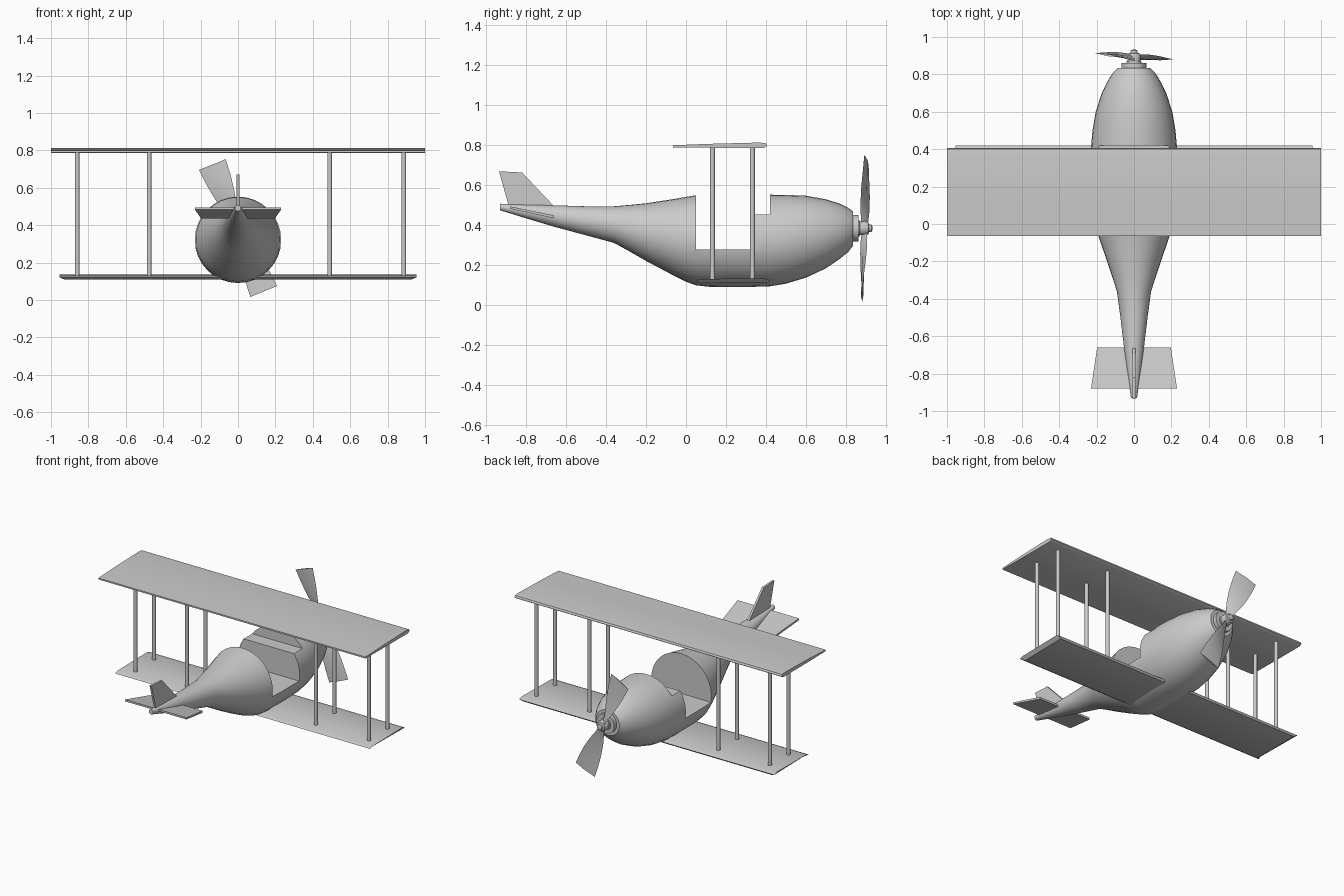
import bpy, bmesh, math
from mathutils import Vector, Matrix

if "Cube" in bpy.data.objects:
    bpy.data.objects.remove(bpy.data.objects["Cube"])


def make(name, verts, faces, angle=35):
    me = bpy.data.meshes.new(name)
    me.from_pydata([tuple(v) for v in verts], [], faces)
    bm = bmesh.new()
    bm.from_mesh(me)
    bmesh.ops.recalc_face_normals(bm, faces=bm.faces)
    bm.to_mesh(me)
    bm.free()
    ob = bpy.data.objects.new(name, me)
    bpy.context.collection.objects.link(ob)
    smooth(ob, angle)
    return ob


def smooth(ob, angle=35):
    bpy.ops.object.select_all(action='DESELECT')
    ob.select_set(True)
    bpy.context.view_layer.objects.active = ob
    bpy.ops.object.shade_smooth_by_angle(angle=math.radians(angle))


def loft(name, rings, angle=35):
    """Skin a row of equal-length point rings and cap both ends."""
    n = len(rings[0])
    verts = [p for r in rings for p in r]
    faces = [(i * n + j, i * n + (j + 1) % n, (i + 1) * n + (j + 1) % n, (i + 1) * n + j)
             for i in range(len(rings) - 1) for j in range(n)]
    faces += [tuple(range(n)), tuple(range(len(verts) - n, len(verts)))]
    return make(name, verts, faces, angle)


def circle(y, z, r, n=32):
    return [(r * math.cos(2 * math.pi * k / n), y, z + r * math.sin(2 * math.pi * k / n))
            for k in range(n)]


def prism(name, section, half, angle=35):
    """Extrude a (y, z) section across x; half is the half span."""
    return loft(name, [[(x, y, z) for y, z in section] for x in (-half, half)], angle)


# Fuselage: (y, bottom, top) stations with round sections
stations = [(-0.93, .475, .508), (-.8, .435, .503), (-.66, .393, .5), (-.5, .35, .495),
            (-.36, .312, .495), (-.28, .268, .502), (-.2, .222, .51), (-.07, .153, .53),
            (0, .118, .542), (.05, .1, .55), (.12, .092, .553), (.3, .091, .554),
            (.42, .095, .553), (.5, .108, .552), (.6, .138, .548), (.7, .185, .53),
            (.77, .233, .508), (.81, .265, .488), (.835, .297, .47)]
body = loft("fuselage", [circle(y, (a + b) / 2, (b - a) / 2) for y, a, b in stations])

# Stepped cockpit opening
cutter = prism("cockpit_cutter", [(.05, .28), (.33, .28), (.33, .455), (.42, .455),
                                  (.42, .8), (.05, .8)], .5)
mod = body.modifiers.new("cockpit", 'BOOLEAN')
mod.operation = 'DIFFERENCE'
mod.solver = 'EXACT'
mod.object = cutter
bpy.context.view_layer.objects.active = body
bpy.ops.object.modifier_apply(modifier="cockpit")
bpy.data.objects.remove(cutter)
smooth(body)

# Wings
prism("upper_wing", [(-.065, .79), (-.065, .8), (.1, .807), (.37, .814), (.4, .81),
                     (.405, .797), (.39, .787), (.1, .788)], 1.0)
low = [(.05, .122), (.07, .131), (.39, .136), (.42, .126), (.41, .115), (.07, .111)]
prism_low = prism("lower_wing", low, .955)
for v in prism_low.data.vertices:          # undercut wing tips
    if v.co.z < .12:
        v.co.x *= .975

# Wing struts
for x in (-.86, -.475, .49, .887):
    for y in (.132, .332):
        ring = [(x + p[0], y + p[2], 0) for p in circle(0, 0, .0125, 12)]
        loft("wing_strut", [[(a, b, z) for a, b, _ in ring] for z in (.12, .795)])

# Tailplane, sloping up to the rear
loft("tailplane", [[(s * w, y, z) for y, w, z in
                    ((-.88, .23, .483), (-.88, .23, .495), (-.66, .197, .449), (-.66, .197, .435))]
                   for s in (-1, 1)])

# Tail fin
prism("tail_fin", [(-.935, .67), (-.82, .664), (-.66, .495), (-.75, .46), (-.885, .49)], .007)

# Nose collar and propeller hub
HUB = .385
loft("nose_collar", [circle(y, HUB, .066) for y in (.82, .862)])
loft("propeller_hub", [circle(y, HUB, r, 20) for y, r in
                       ((.85, .04), (.868, .04), (.87, .034), (.9, .036), (.912, .03),
                        (.915, .02), (.928, .018), (.932, .01))])

# Propeller blades: (radius, half width, pitch offset) sections
blade = [(.015, .016, .014), (.06, .022, .018), (.12, .04, .02), (.2, .058, .017),
         (.28, .07, .011), (.366, .077, .005)]
for i in range(2):
    rot = Matrix.Rotation(math.radians(-22) + i * math.pi, 3, 'Y')
    rings = []
    for r, w, p in blade:
        ring = []
        for t, d in ((-1, 0), (0, .006), (1, 0), (0, -.006)):
            v = rot @ Vector((-t * w, 0, r))
            ring.append((v.x, .892 + t * p + d - .08 * v.x, HUB + v.z))
        rings.append(ring)
    loft("propeller_blade", rings, 40)
